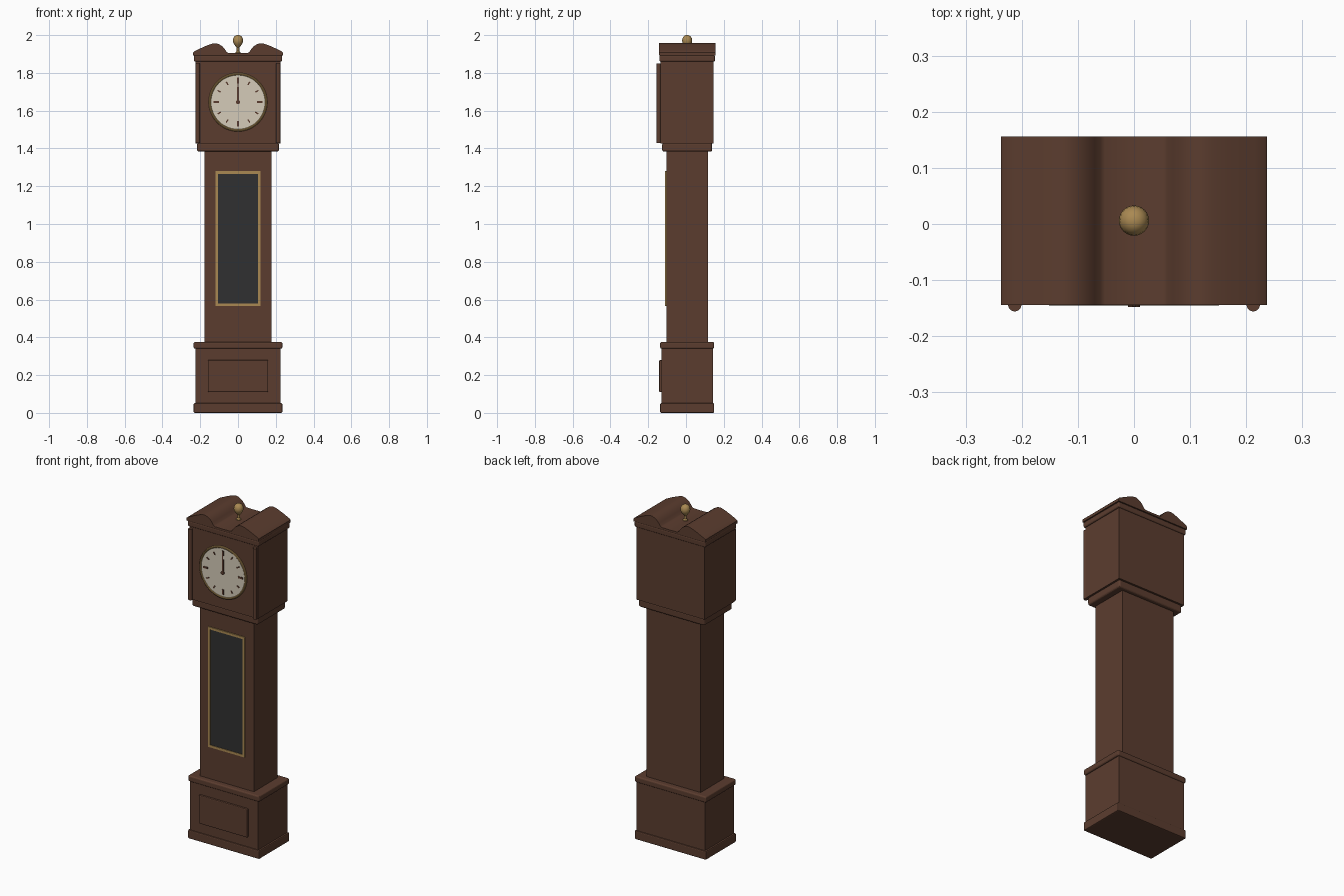
import bpy, bmesh, math
from mathutils import Matrix, Vector

if "Cube" in bpy.data.objects:
    bpy.data.objects.remove(bpy.data.objects["Cube"])

CY = 0.006          # case centre in depth (hood columns project forward)
DIAL_Z = 1.645


def material(name, rgb):
    m = bpy.data.materials.new(name)
    m.diffuse_color = (*rgb, 1)
    m.use_nodes = True
    m.node_tree.nodes["Principled BSDF"].inputs["Base Color"].default_value = m.diffuse_color
    return m


wood = material("dark_wood", (0.105, 0.046, 0.028))
brass = material("brass", (0.40, 0.25, 0.085))
ivory = material("ivory", (0.66, 0.60, 0.48))
glass = material("dark_glass", (0.030, 0.030, 0.031))


def finish(name, bm, mat, smooth=False, bevel=0, segments=2):
    bmesh.ops.recalc_face_normals(bm, faces=bm.faces)
    mesh = bpy.data.meshes.new(name)
    bm.to_mesh(mesh)
    bm.free()
    ob = bpy.data.objects.new(name, mesh)
    bpy.context.collection.objects.link(ob)
    mesh.materials.append(mat)
    if bevel:
        mod = ob.modifiers.new("bevel", 'BEVEL')
        mod.width, mod.segments = bevel, segments
    if smooth:
        bpy.ops.object.select_all(action='DESELECT')
        ob.select_set(True)
        bpy.context.view_layer.objects.active = ob
        bpy.ops.object.shade_smooth_by_angle(angle=math.radians(35))
    return ob


def box(name, x, y, z, mat=wood, bevel=0, segments=2, turn=None):
    """Box between (min, max) pairs, optionally transformed."""
    bm = bmesh.new()
    bmesh.ops.create_cube(bm, size=1)
    for v in bm.verts:
        v.co = Vector([(a + b) / 2 + c * (b - a) for c, (a, b) in zip(v.co, (x, y, z))])
    if turn:
        bm.transform(turn)
    return finish(name, bm, mat, False, bevel, segments)


def tier(name, hx, hy, z0, z1, bevel=0, segments=2):
    return box(name, (-hx, hx), (CY - hy, CY + hy), (z0, z1), wood, bevel, segments)


def lathe(name, profile, mat, place, steps=32):
    """Spin (radius, height) points about z, then move into place."""
    bm = bmesh.new()
    vs = [bm.verts.new((r, 0, h)) for r, h in profile]
    edges = [bm.edges.new(p) for p in zip(vs, vs[1:])]
    bmesh.ops.spin(bm, geom=vs + edges, axis=(0, 0, 1), cent=(0, 0, 0),
                   angle=math.tau, steps=steps)
    bmesh.ops.remove_doubles(bm, verts=bm.verts, dist=1e-5)
    bm.transform(place)
    return finish(name, bm, mat, True)


# case, from floor to cornice
tier("plinth", 0.235, 0.143, 0.0, 0.052, 0.006)
tier("base", 0.225, 0.137, 0.045, 0.345)
tier("base_moulding", 0.235, 0.143, 0.34, 0.375, 0.008, 3)
tier("waist", 0.178, 0.110, 0.37, 1.39)
tier("neck_moulding", 0.217, 0.132, 1.383, 1.43, 0.01, 3)
tier("hood", 0.225, 0.140, 1.427, 1.865)
tier("cornice", 0.234, 0.147, 1.86, 1.893, 0.007, 3)
box("base_panel", (-0.16, 0.16), (-0.142, -0.12), (0.11, 0.28), wood, 0.005)

# scrolled pediment: mirrored profile extruded through the depth
half = [(0.0, 1.905), (0.052, 1.906), (0.06, 1.911), (0.07, 1.926), (0.082, 1.940),
        (0.097, 1.950), (0.112, 1.956), (0.125, 1.957), (0.14, 1.954), (0.165, 1.945),
        (0.19, 1.934), (0.215, 1.922), (0.232, 1.914), (0.237, 1.909), (0.237, 1.893)]
outline = [(-x, z) for x, z in reversed(half[1:])] + half
bm = bmesh.new()
front = bm.faces.new([bm.verts.new((x, CY - 0.150, z)) for x, z in outline])
ext = bmesh.ops.extrude_face_region(bm, geom=[front], use_keep_orig=True)
for g in ext["geom"]:
    if isinstance(g, bmesh.types.BMVert):
        g.co.y = CY + 0.150
finish("pediment", bm, wood, True)

# finial
lathe("finial", [(0, 1.900), (0.013, 1.900), (0.013, 1.909), (0.007, 1.916), (0.007, 1.934),
                 (0.012, 1.940), (0.017, 1.947), (0.024, 1.957), (0.027, 1.970),
                 (0.025, 1.983), (0.019, 1.993), (0.010, 1.999), (0, 2.0)],
      brass, Matrix.Translation((0, CY, 0)), 24)

# hood columns
for side, sx in (("left", -1), ("right", 1)):
    lathe(side + "_column", [(0, 1.430), (0.012, 1.430), (0.012, 1.850), (0, 1.850)],
          wood, Matrix.Translation((sx * 0.2125, -0.144, 0)), 16)

# dial: lathed forms turned to face -y
dial = Matrix.Translation((0, -0.134, DIAL_Z)) @ Matrix.Rotation(math.pi / 2, 4, 'X')
lathe("dial_face", [(0, 0.007), (0.148, 0.007), (0.148, -0.01), (0, -0.01)], ivory, dial, 48)
ring = [(0.149 + 0.0065 * math.cos(a), 0.005 + 0.0065 * math.sin(a))
        for a in (i * math.tau / 10 for i in range(11))]
lathe("dial_rim", ring, brass, dial, 48)

# hour marks, longer at the quarters
for i in range(12):
    length, width = (0.030, 0.011) if i % 3 == 0 else (0.019, 0.007)
    turn = Matrix.Translation((0, 0, DIAL_Z)) @ Matrix.Rotation(i * math.tau / 12, 4, 'Y')
    box(f"hour_mark_{i}", (-width / 2, width / 2), (-0.1435, -0.139),
        (0.115 - length / 2, 0.115 + length / 2), wood, turn=turn)

# hands and hub
shift = Matrix.Translation((0, 0, DIAL_Z))
box("hour_hand", (-0.005, 0.005), (-0.145, -0.141), (-0.01, 0.08), wood, turn=shift)
box("minute_hand", (-0.0035, 0.0035), (-0.147, -0.145), (-0.01, 0.122), wood, turn=shift)
lathe("hand_hub", [(0, 0.014), (0.011, 0.014), (0.011, 0.005), (0, 0.005)], wood, dial, 16)

# waist door: glass and brass frame
X, Z0, Z1, B = 0.12, 0.565, 1.28, 0.014
box("door_glass", (-X + B, X - B), (-0.107, -0.100), (Z0 + B, Z1 - B), glass)
for side, sx in (("left", -1), ("right", 1)):
    a, b = sorted((sx * X, sx * (X - B)))
    box(side + "_door_frame", (a, b), (-0.110, -0.100), (Z0, Z1), brass)
for name, z in (("lower", Z0), ("upper", Z1 - B)):
    box(name + "_door_frame", (-X + B, X - B), (-0.110, -0.100), (z, z + B), brass)
